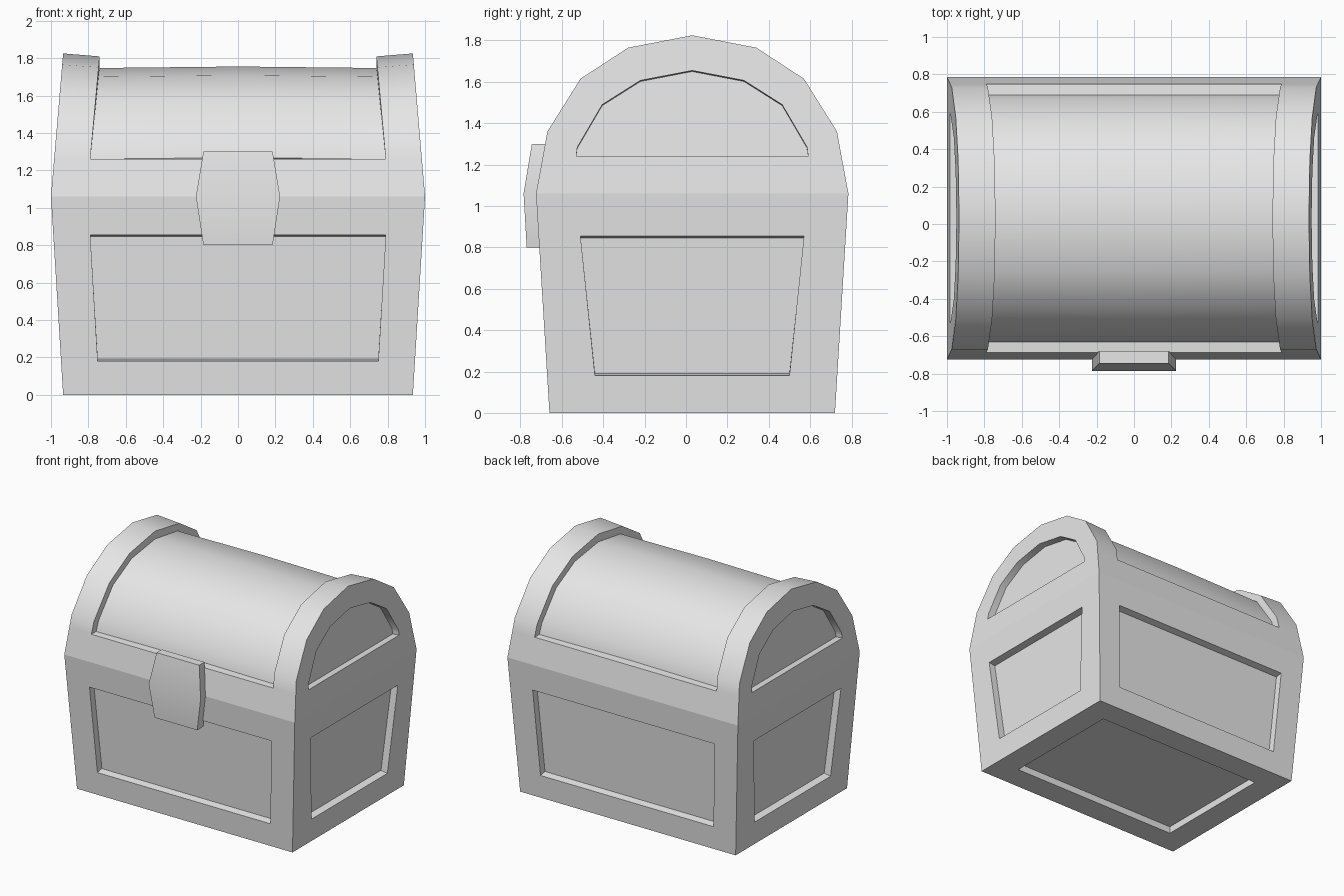
import bpy, bmesh
from math import radians

cube = bpy.data.objects.get("Cube")
if cube:
    bpy.data.objects.remove(cube, do_unlink=True)

grey = bpy.data.materials.new("light_grey")
grey.use_nodes = True
colour = (0.8, 0.8, 0.8, 1)
grey.diffuse_color = colour
for node in grey.node_tree.nodes:
    if node.type == 'BSDF_PRINCIPLED':
        node.inputs["Base Color"].default_value = colour

SEAM = 1.06      # height where the lid meets the body
CENTRE_Y = 0.03  # the clasp pushes the chest back a little
DEPTH = 0.055    # depth of the recessed panels


def build(name, polys):
    """Weld a list of polygons into one object."""
    bm = bmesh.new()
    for poly in polys:
        bm.faces.new([bm.verts.new(p) for p in poly])
    bmesh.ops.remove_doubles(bm, verts=bm.verts, dist=0.0005)
    bmesh.ops.recalc_face_normals(bm, faces=bm.faces)
    mesh = bpy.data.meshes.new(name)
    bm.to_mesh(mesh)
    bm.free()
    mesh.materials.append(grey)
    mesh.shade_smooth()
    mesh.set_sharp_from_angle(angle=radians(30))
    obj = bpy.data.objects.new(name, mesh)
    obj.location.y = CENTRE_Y
    bpy.context.collection.objects.link(obj)
    return obj


def bridge(a, b, closed=True):
    """Quads between two loops of points."""
    n = len(a)
    return [(a[i], a[(i + 1) % n], b[(i + 1) % n], b[i])
            for i in range(n if closed else n - 1)]


def recess(outer, inner, floor):
    """Flat frame, recess walls and floor."""
    return bridge(outer, inner) + bridge(inner, floor) + [floor]


# Body: flaring box with a recessed panel on each wall and underneath
def half_x(z):
    return 0.935 + 0.065 * z / SEAM


def half_y(z):
    return 0.69 + 0.065 * z / SEAM


def wall(side, along_x, panel_low, panel_high):
    width, dist = (half_x, half_y) if along_x else (half_y, half_x)

    def put(u, d, z):
        return (u, side * d, z) if along_x else (side * d, u, z)

    low, high = 0.18, 0.855
    corners = [(-panel_low, low), (panel_low, low), (panel_high, high), (-panel_high, high)]
    outer = [put(s * width(z), dist(z), z)
             for s, z in ((-1, 0), (1, 0), (1, SEAM), (-1, SEAM))]
    inner = [put(u, dist(z), z) for u, z in corners]
    mid = (low + high) / 2
    floor = [put(u, dist(z) - DEPTH, mid + (z - mid) * 0.97) for u, z in corners]
    return recess(outer, inner, floor)


def rectangle(x, y, z):
    return [(-x, -y, z), (x, -y, z), (x, y, z), (-x, y, z)]


body = recess(rectangle(half_x(0), half_y(0), 0),
              rectangle(0.74, 0.495, 0), rectangle(0.74, 0.495, DEPTH))
body.append(rectangle(half_x(SEAM), half_y(SEAM), SEAM))
for side in (-1, 1):
    body += wall(side, True, 0.75, 0.79)
    body += wall(side, False, 0.47, 0.54)
build("chest_body", body)


# Lid: half profiles (y, z) from the seam up to the ridge
def mirrored(half):
    return [(-y, z) for y, z in half] + half[-2::-1]


rim = mirrored([(0.755, 1.06), (0.718, 1.26), (0.70, 1.36), (0.54, 1.615),
                (0.31, 1.765), (0, 1.825)])
end_panel = mirrored([(0.56, 1.24), (0.558, 1.262), (0.555, 1.285), (0.435, 1.49),
                      (0.25, 1.607), (0, 1.655)])
barrel = mirrored([(0.66, 1.26), (0.64, 1.345), (0.495, 1.57),
                   (0.285, 1.70), (0, 1.747)])


def end_x(z):
    return 1 - 0.065 * (z - SEAM) / 0.765


def rise(z):
    return (z - 1.26) / 0.565


lid = []
strips = {}
for side in (-1, 1):
    outer = [(side * end_x(z), y, z) for y, z in rim]
    inner = [(side * end_x(z), y, z) for y, z in end_panel]
    floor = [(side * (end_x(z) - DEPTH), y, z - 0.005) for y, z in end_panel]
    lid += recess(outer, inner, floor)
    # raised end band and the step down to the barrel
    edge = [(side * (0.79 - 0.05 * rise(z)), y, z - 0.016 * rise(z)) for y, z in rim[1:-1]]
    sunk = [(e[0], y, z) for e, (y, z) in zip(edge, barrel)]
    lid += bridge(outer[1:-1], edge, False) + bridge(edge, sunk, False)
    for k, m in ((0, 0), (-1, -1)):
        lid.append((outer[k], outer[1 if k == 0 else -2], edge[m]))
    strips[side] = outer, edge, sunk

# barrel between the bands, swelling slightly in the middle
middle = [(0, y, z + 0.008) for y, z in barrel]
for side in (-1, 1):
    lid += bridge(strips[side][2], middle, False)
# front and back rails with their ledges
left, right = strips[1], strips[-1]
for k in (0, -1):
    lid.append((right[0][k], left[0][k], left[1][k], right[1][k]))
    lid.append((right[1][k], left[1][k], left[2][k], middle[k], right[2][k]))
lid.append((right[0][0], left[0][0], left[0][-1], right[0][-1]))
build("chest_lid", lid)

# Clasp: six-sided plate, widest and furthest out at the seam
outline = [(-0.185, 0.8), (0.185, 0.8), (0.225, SEAM), (0.185, 1.3), (-0.185, 1.3), (-0.225, SEAM)]
front_y = {0.8: -0.80, SEAM: -0.815, 1.3: -0.775}
back_y = {0.8: -0.72, SEAM: -0.74, 1.3: -0.71}
front = [(x, front_y[z], z) for x, z in outline]
back = [(x, back_y[z], z) for x, z in outline]
plates = bridge(front, back)
for loop in (front, back):
    plates += [(loop[0], loop[1], loop[2], loop[5]), (loop[5], loop[2], loop[3], loop[4])]
build("clasp", plates)
